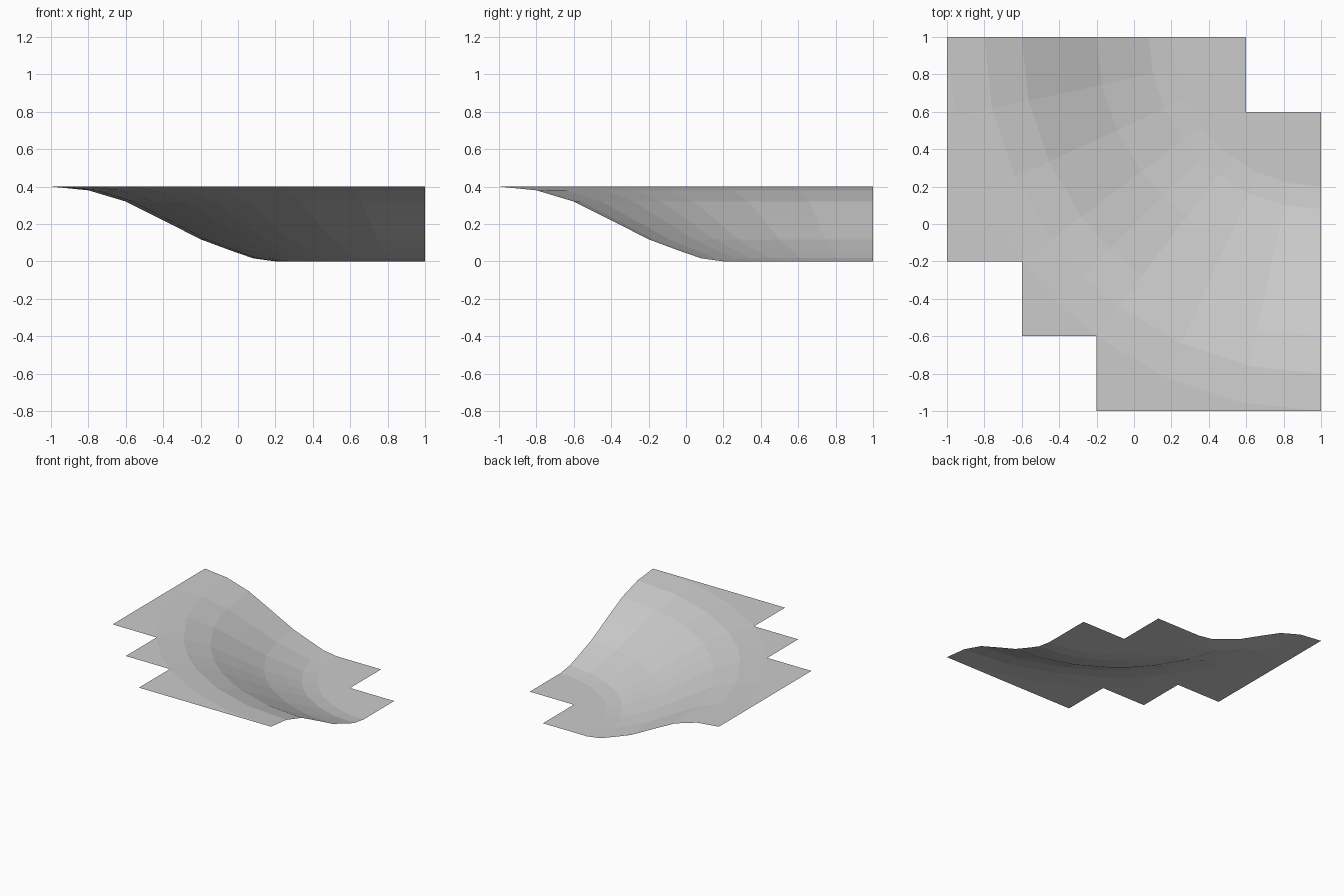
import bpy, bmesh, math

cube = bpy.data.objects.get("Cube")
if cube:
    bpy.data.objects.remove(cube, do_unlink=True)

# Single grey material
grey = bpy.data.materials.new("light_grey")
grey.use_nodes = True
colour = (0.6, 0.6, 0.6, 1)
grey.diffuse_color = colour
grey.node_tree.nodes["Principled BSDF"].inputs["Base Color"].default_value = colour

# Slope profile (radius from the back left corner, height), swept a quarter turn
PROFILE = [(0.8, 0), (0.92, 0.017), (1.03, 0.055), (1.2, 0.118),
           (1.4, 0.22), (1.6, 0.32), (1.8, 0.38), (2.0, 0.4)]
STEP = math.atan2(1.2, 1.6)      # direction of the stepped edge's inner corners
ANGLES = [STEP * i / 3 for i in range(4)] + [math.pi / 4]
ANGLES += [math.pi / 2 - a for a in reversed(ANGLES[:4])]

bm = bmesh.new()
rings = [[bm.verts.new((1 - r * math.cos(a), 1 - r * math.sin(a), z)) for a in ANGLES]
         for r, z in PROFILE]

# Curved slope
for inner, outer in zip(rings, rings[1:]):
    for i in range(len(ANGLES) - 1):
        bm.faces.new((inner[i], outer[i], outer[i + 1], inner[i + 1]))

# Flat upper ground: three stepped corners outside the slope
top = PROFILE[-1][1]
for (x, y), first, last in (((-1, -0.2), 0, 3), ((-0.6, -0.6), 3, 5), ((-0.2, -1), 5, 8)):
    corner = bm.verts.new((x, y, top))
    bm.faces.new([corner] + rings[-1][first:last + 1][::-1])

# Flat lower ground with a notched corner
notch = [bm.verts.new((x, y, 0)) for x, y in ((1, 0.6), (0.6, 0.6), (0.6, 1))]
bm.faces.new(rings[0] + notch)

# Every face looks up
for face in bm.faces:
    face.normal_update()
    if face.normal.z < 0:
        face.normal_flip()

mesh = bpy.data.meshes.new("curved_slope")
bm.to_mesh(mesh)
bm.free()
mesh.materials.append(grey)
slope = bpy.data.objects.new("curved_slope", mesh)
bpy.context.collection.objects.link(slope)
